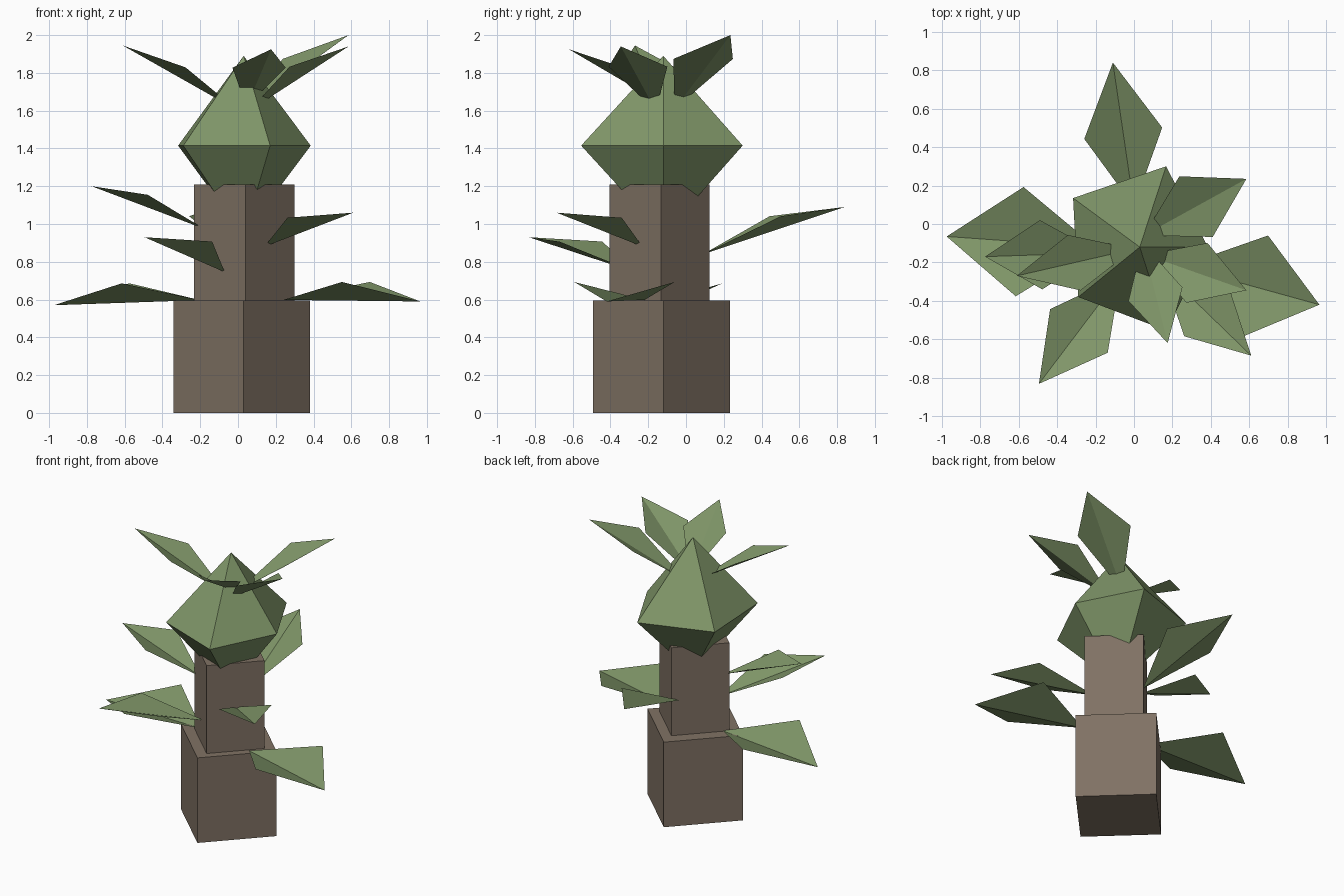
import bpy, math
from mathutils import Vector

if "Cube" in bpy.data.objects:
    bpy.data.objects.remove(bpy.data.objects["Cube"])


def material(name, rgb):
    m = bpy.data.materials.new(name)
    m.diffuse_color = (*rgb, 1)
    m.use_nodes = True
    m.node_tree.nodes["Principled BSDF"].inputs["Base Color"].default_value = m.diffuse_color
    return m


BARK = material("bark", (0.216, 0.168, 0.127))
GREEN = material("leaf_green", (0.215, 0.305, 0.14))


def mesh_object(name, verts, faces, mat):
    me = bpy.data.meshes.new(name)
    me.from_pydata(verts, [], faces)
    me.materials.append(mat)
    ob = bpy.data.objects.new(name, me)
    bpy.context.collection.objects.link(ob)
    return ob


def post(name, x, y, radius, z0, z1):
    # square post standing corner-on to the front
    bpy.ops.mesh.primitive_cylinder_add(
        vertices=4, radius=radius, depth=z1 - z0,
        location=(x, y, (z0 + z1) / 2), rotation=(0, 0, math.radians(1.6)))
    ob = bpy.context.object
    ob.name = name
    ob.data.materials.append(BARK)


def leaf(name, base, tip, half_width, t=0.51):
    # kite folded along its spine, with both sides raised
    base, tip = Vector(base), Vector(tip)
    d = tip - base
    side = Vector((-d.y, d.x, 0)).normalized() * half_width
    mid = base.lerp(tip, t) + Vector((0, 0, half_width * 0.36))
    mesh_object(name, [base, mid - side, tip, mid + side],
                [(0, 1, 2), (0, 2, 3)], GREEN)


# stepped trunk
post("trunk_base", 0.02, -0.13, 0.362, 0, 0.595)
post("trunk_upper", 0.033, -0.14, 0.265, 0.595, 1.21)

# faceted head: five-sided double pyramid
ring = [(0.385, -0.12), (0.167, 0.30), (-0.317, 0.135), (-0.29, -0.38), (0.17, -0.555)]
verts = [(x, y, 1.415) for x, y in ring] + [(0.03, -0.12, 1.89), (0.03, -0.12, 0.94)]
faces = []
for i in range(5):
    j = (i + 1) % 5
    faces += [(i, j, 5), (j, i, 6)]
mesh_object("head", verts, faces, GREEN)

# crown leaves on the head
leaf("crown_leaf_left", (0.0, -0.13, 1.60), (-0.61, -0.27, 1.945), 0.148)
leaf("crown_leaf_back", (0.05, -0.06, 1.61), (0.585, 0.235, 2.0), 0.18)
leaf("crown_leaf_right", (0.06, -0.16, 1.60), (0.585, -0.345, 1.94), 0.165)
leaf("crown_leaf_front", (0.045, -0.10, 1.62), (0.175, -0.62, 1.925), 0.145)

# leaves on the upper trunk
leaf("trunk_leaf_back", (0.0, 0.09, 0.84), (-0.11, 0.84, 1.09), 0.205)
leaf("trunk_leaf_right", (0.14, -0.23, 0.88), (0.61, -0.685, 1.06), 0.17)
leaf("trunk_leaf_front", (-0.07, -0.27, 0.745), (-0.495, -0.832, 0.93), 0.188)
leaf("trunk_leaf_left", (-0.18, -0.15, 0.975), (-0.775, -0.17, 1.2), 0.18)

# large leaves at the step
leaf("low_leaf_left", (-0.2, -0.12, 0.597), (-0.975, -0.065, 0.57), 0.285)
leaf("low_leaf_right", (0.24, -0.22, 0.598), (0.965, -0.42, 0.59), 0.276, 0.53)
